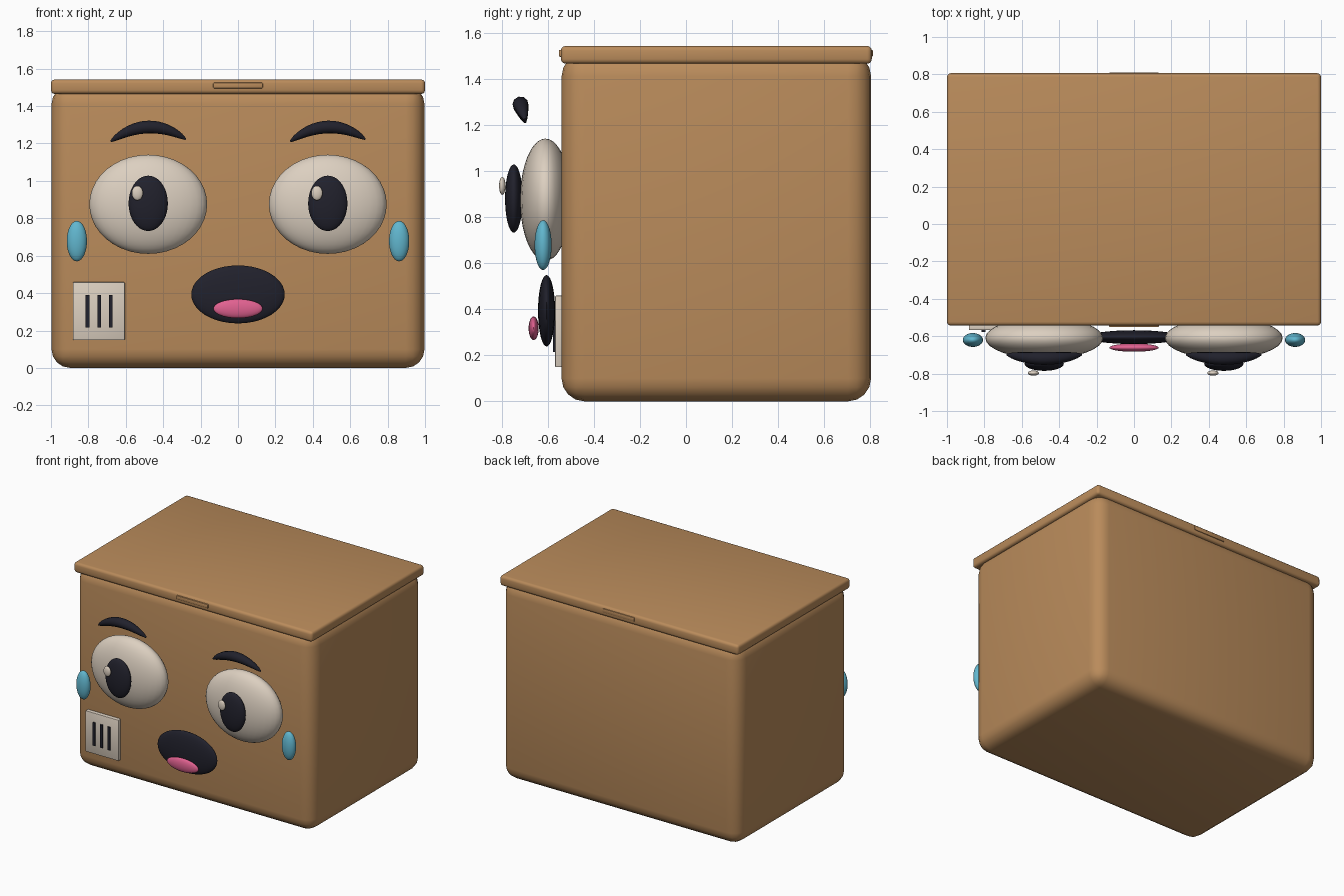
import bpy
import math

cube = bpy.data.objects.get("Cube")
if cube:
    bpy.data.objects.remove(cube, do_unlink=True)


def material(name, rgb):
    mat = bpy.data.materials.new(name)
    mat.use_nodes = True
    mat.diffuse_color = (*rgb, 1)
    mat.node_tree.nodes["Principled BSDF"].inputs["Base Color"].default_value = (*rgb, 1)
    return mat


cardboard = material("cardboard_brown", (0.49, 0.26, 0.105))
cream = material("cream", (0.72, 0.63, 0.53))
dark = material("dark_navy", (0.015, 0.015, 0.025))
blue = material("tear_blue", (0.12, 0.47, 0.62))
pink = material("tongue_pink", (0.75, 0.12, 0.28))


def finish(name, mat, angle=40):
    obj = bpy.context.object
    obj.name = name
    obj.data.materials.clear()
    obj.data.materials.append(mat)
    bpy.ops.object.shade_smooth_by_angle(angle=math.radians(angle))
    return obj


def box(name, low, high, mat, bevel=0.0, segments=3):
    centre = [(a + b) / 2 for a, b in zip(low, high)]
    bpy.ops.mesh.primitive_cube_add(size=1, location=centre)
    obj = bpy.context.object
    obj.scale = [b - a for a, b in zip(low, high)]
    bpy.ops.object.transform_apply(location=False, rotation=False, scale=True)
    if bevel:
        mod = obj.modifiers.new("Rounded edges", "BEVEL")
        mod.width = bevel
        mod.segments = segments
        bpy.ops.object.modifier_apply(modifier=mod.name)
    return finish(name, mat)


def ellipsoid(name, centre, radii, mat):
    bpy.ops.mesh.primitive_uv_sphere_add(segments=32, ring_count=20, location=centre)
    bpy.context.object.scale = radii
    bpy.ops.object.transform_apply(location=False, rotation=False, scale=True)
    return finish(name, mat, 60)


def eyebrow(name, x):
    # Arched tube that tapers to both ends
    curve = bpy.data.curves.new(name, "CURVE")
    curve.dimensions = "3D"
    curve.bevel_depth = 1
    curve.bevel_resolution = 3
    curve.use_fill_caps = True
    spline = curve.splines.new("POLY")
    count = 17
    spline.points.add(count - 1)
    for i, point in enumerate(spline.points):
        t = 2 * i / (count - 1) - 1
        arch = 1 - t * t
        point.co = (x + 0.2 * t, -0.698 - 0.02 * arch, 1.217 + 0.006 * t + 0.071 * arch, 1)
        point.radius = 0.005 + 0.03 * arch ** 0.75
    obj = bpy.data.objects.new(name, curve)
    bpy.context.collection.objects.link(obj)
    bpy.ops.object.select_all(action="DESELECT")
    obj.select_set(True)
    bpy.context.view_layer.objects.active = obj
    bpy.ops.object.convert(target="MESH")
    finish(name, dark, 60)


# Box body, lid and the thin tabs on the lid's front and back
box("box_body", (-0.997, -0.54, 0), (0.997, 0.803, 1.51), cardboard, 0.1, 4)
box("lid", (-1, -0.543, 1.465), (1, 0.806, 1.542), cardboard, 0.02)
box("front_lid_tab", (-0.133, -0.552, 1.495), (0.133, -0.53, 1.525), cardboard, 0.005, 2)
box("back_lid_tab", (-0.133, 0.79, 1.495), (0.133, 0.811, 1.525), cardboard, 0.005, 2)

# Eyes, brows and tears
for side, x in (("right", -0.48), ("left", 0.48)):
    ellipsoid(side + "_eye", (x, -0.61, 0.875), (0.315, 0.11, 0.265), cream)
    ellipsoid(side + "_pupil", (x, -0.747, 0.88), (0.105, 0.038, 0.148), dark)
    ellipsoid(side + "_eye_highlight", (x - 0.058, -0.797, 0.935), (0.03, 0.014, 0.039), cream)
    eyebrow(side + "_eyebrow", x)
    ellipsoid(side + "_tear", (x * 1.795, -0.62, 0.678), (0.054, 0.037, 0.108), blue)

# Mouth and tongue
ellipsoid("mouth", (0, -0.605, 0.393), (0.25, 0.037, 0.155), dark)
ellipsoid("tongue", (0, -0.661, 0.317), (0.132, 0.022, 0.051), pink)

# Vent panel with three slots
box("vent_panel", (-0.883, -0.568, 0.148), (-0.605, -0.53, 0.459), cream, 0.006, 2)
for i in range(3):
    x = -0.805 + 0.0625 * i
    box(f"vent_slot_{i + 1}", (x - 0.01, -0.577, 0.215), (x + 0.01, -0.56, 0.39), dark)
